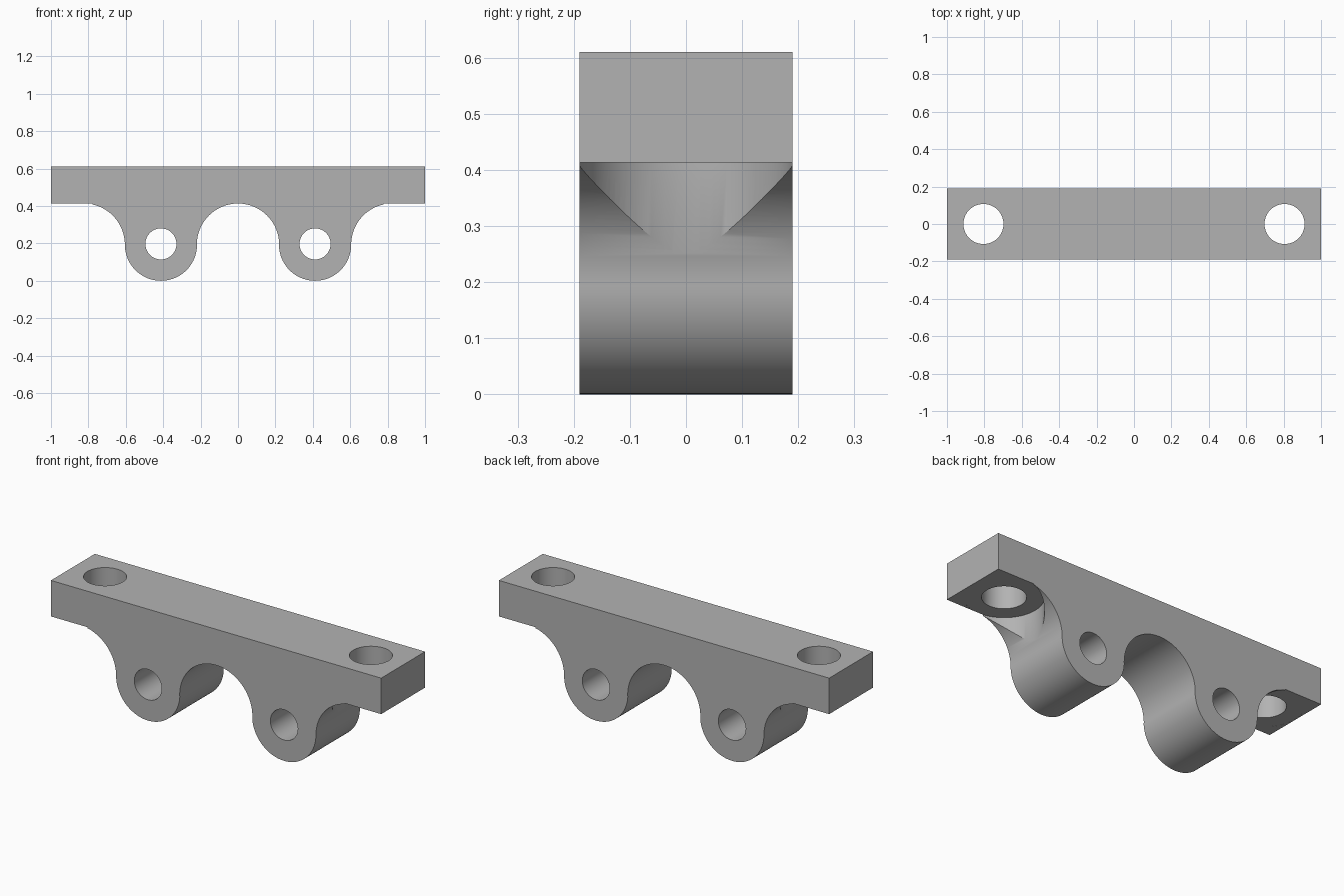
import bpy
import bmesh
from math import cos, sin, pi, radians
from mathutils import Matrix

cube = bpy.data.objects.get("Cube")
if cube:
    bpy.data.objects.remove(cube, do_unlink=True)

LENGTH, DEPTH, TOP, UNDERSIDE = 2.0, 0.38, 0.61, 0.413
LUG_X, LUG_R, LUG_Z = 0.412, 0.193, 0.193
ARCH_R = UNDERSIDE - LUG_Z
BOLT_X = 0.805

grey = bpy.data.materials.new("plain grey")
grey.use_nodes = True
colour = (0.45, 0.45, 0.45, 1)
grey.diffuse_color = colour
grey.node_tree.nodes["Principled BSDF"].inputs["Base Color"].default_value = colour


def arc(cx, radius, start, end, steps=32):
    """Points of an arc in the front plane, centred at lug height."""
    angles = [start + (end - start) * i / steps for i in range(steps + 1)]
    return [(cx + radius * cos(a), LUG_Z + radius * sin(a)) for a in angles]


def make_object(name, bm):
    mesh = bpy.data.meshes.new(name)
    bmesh.ops.recalc_face_normals(bm, faces=bm.faces)
    bm.to_mesh(mesh)
    bm.free()
    mesh.materials.append(grey)
    obj = bpy.data.objects.new(name, mesh)
    bpy.context.collection.objects.link(obj)
    return obj


def cylinder_cutter(name, radius, length, centre, tilt=0):
    bm = bmesh.new()
    matrix = Matrix.Translation(centre) @ Matrix.Rotation(tilt, 4, 'X')
    bmesh.ops.create_cone(bm, cap_ends=True, segments=96, radius1=radius,
                          radius2=radius, depth=length, matrix=matrix)
    obj = make_object(name, bm)
    obj.hide_render = True
    return obj


# Right half of the outline: central arch, round lug, outer fillet, bar end
half = arc(0, ARCH_R, pi / 2, 0)
half += arc(LUG_X, LUG_R, pi, 2 * pi, 48)[1:]
half += arc(LUG_X + LUG_R + ARCH_R, ARCH_R, pi, pi / 2)[1:]
half += [(LENGTH / 2, UNDERSIDE), (LENGTH / 2, TOP)]
outline = half + [(-x, z) for x, z in reversed(half[1:])]

# Bracket body, extruded through its depth
bm = bmesh.new()
face = bm.faces.new([bm.verts.new((x, -DEPTH / 2, z)) for x, z in outline])
extruded = bmesh.ops.extrude_face_region(bm, geom=[face])["geom"]
bmesh.ops.translate(bm, vec=(0, DEPTH, 0),
                    verts=[v for v in extruded if isinstance(v, bmesh.types.BMVert)])
bracket = make_object("bracket", bm)

# Pin holes, bolt holes and the clearance for bolt heads under the bar
cutters = []
for side, sign in (("left", 1), ("right", -1)):
    cutters += [
        cylinder_cutter(side + "_pin_hole", 0.083, 1, (sign * LUG_X, 0, 0.197), pi / 2),
        cylinder_cutter(side + "_bolt_hole", 0.107, 2, (sign * BOLT_X, 0, 0.5)),
        cylinder_cutter(side + "_bolt_clearance", 0.192, 0.5,
                        (sign * BOLT_X, 0, UNDERSIDE - 0.2497)),
    ]
bpy.context.view_layer.objects.active = bracket
for cutter in cutters:
    cut = bracket.modifiers.new(cutter.name, 'BOOLEAN')
    cut.operation = 'DIFFERENCE'
    cut.solver = 'EXACT'
    cut.object = cutter
    bpy.ops.object.modifier_apply(modifier=cut.name)
for cutter in cutters:
    bpy.data.objects.remove(cutter, do_unlink=True)

# Smooth curved walls, crisp rims
bpy.ops.object.select_all(action='DESELECT')
bracket.select_set(True)
bpy.ops.object.shade_smooth_by_angle(angle=radians(30))
